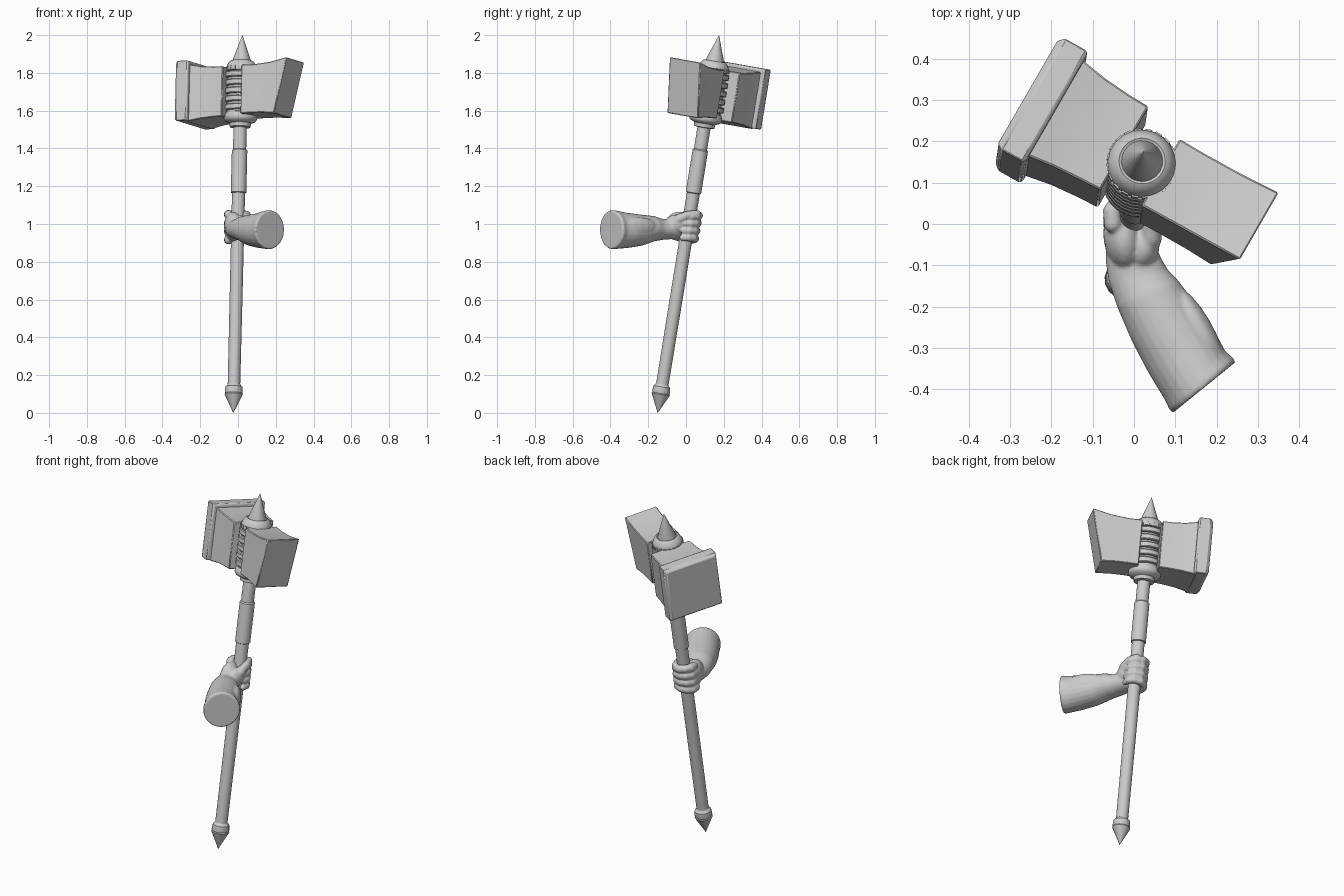
import bpy, bmesh, math
from mathutils import Vector, Matrix

if "Cube" in bpy.data.objects:
    bpy.data.objects.remove(bpy.data.objects["Cube"])

# Local frame of the leaning weapon: Z runs up the shaft, X along the hammer head
base, tip = Vector((-0.025, -0.15, 0)), Vector((0.023, 0.175, 2))
w = (tip - base).normalized()
u = Vector((math.cos(math.radians(-30)), math.sin(math.radians(-30)), 0))
u = (u - w * u.dot(w)).normalized()
v = w.cross(u)
FRAME = Matrix.Translation(base) @ Matrix((u, v, w)).transposed().to_4x4()


def finish(name, bm, matrix=Matrix(), angle=35, bevel=0):
    bmesh.ops.remove_doubles(bm, verts=bm.verts, dist=1e-5)
    bmesh.ops.recalc_face_normals(bm, faces=bm.faces)
    me = bpy.data.meshes.new(name)
    bm.to_mesh(me)
    bm.free()
    ob = bpy.data.objects.new(name, me)
    bpy.context.collection.objects.link(ob)
    ob.matrix_world = matrix
    if bevel:
        m = ob.modifiers.new("bevel", "BEVEL")
        m.width, m.segments = bevel, 1
    bpy.ops.object.select_all(action='DESELECT')
    ob.select_set(True)
    bpy.context.view_layer.objects.active = ob
    bpy.ops.object.shade_smooth_by_angle(angle=math.radians(angle))
    return ob


def loft(bm, rings):
    """Skin a list of point rings and cap both ends."""
    loops = [[bm.verts.new(p) for p in r] for r in rings]
    n = len(loops[0])
    for a, b in zip(loops, loops[1:]):
        for i in range(n):
            j = (i + 1) % n
            bm.faces.new((a[i], a[j], b[j], b[i]))
    bm.faces.new(loops[0][::-1])
    bm.faces.new(loops[-1])


def circle(r, z, n):
    return [(r * math.cos(i * math.tau / n), r * math.sin(i * math.tau / n), z) for i in range(n)]


def lathe(name, profile, n=24):
    bm = bmesh.new()
    loft(bm, [circle(max(r, 0.0005), z, n) for r, z in profile])
    return finish(name, bm, FRAME)


def block(name, sections, bevel=0.004, shift=0.0):
    """Sections: x at top, x at bottom, half width, bottom z, top z."""
    bm = bmesh.new()
    loft(bm, [[(xb, shift - h, z0), (xb, shift + h, z0), (xt, shift + h, z1), (xt, shift - h, z1)]
              for xt, xb, h, z0, z1 in sections])
    return finish(name, bm, FRAME, 25, bevel)


def tube(bm, pts, radii, n=12):
    """Round-ended limb through the given points."""
    pts = [Vector(p) for p in pts]
    rings = []
    for i, (p, r) in enumerate(zip(pts, radii)):
        d = (pts[min(i + 1, len(pts) - 1)] - pts[max(i - 1, 0)]).normalized()
        q = d.to_track_quat('Z', 'Y')
        rings.append([p + q @ Vector(c) for c in circle(r, 0, n)])
    loft(bm, rings)
    for p, r in ((pts[0], radii[0]), (pts[-1], radii[-1])):
        bmesh.ops.create_uvsphere(bm, u_segments=12, v_segments=8, radius=r,
                                  matrix=Matrix.Translation(p))


def ellipsoid(bm, loc, size, turn=0):
    mat = Matrix.Translation(loc) @ Matrix.Rotation(math.radians(turn), 4, 'Z') @ Matrix.Diagonal((*size, 1))
    bmesh.ops.create_uvsphere(bm, u_segments=16, v_segments=12, radius=1, matrix=mat)


# Shaft, grip and pommel
lathe("shaft", [(0.033, 0.1), (0.034, 0.6), (0.035, 1.55)])
lathe("shaft_grip", [(0.034, 1.178), (0.041, 1.182), (0.041, 1.408), (0.034, 1.415)])
lathe("pommel_spike", [(0, 0), (0.049, 0.1), (0.046, 0.105), (0.048, 0.112),
                       (0.045, 0.14), (0.038, 0.146), (0.033, 0.155)], 16)

# Collars and core that hold the head together
lathe("lower_collar", [(0.035, 1.53), (0.055, 1.533), (0.057, 1.553), (0.08, 1.563), (0.088, 1.575),
                       (0.088, 1.59), (0.078, 1.608), (0.065, 1.612)], 32)
lathe("head_core", [(0.074, 1.6), (0.074, 1.84)])
for i in range(5):
    z = 1.634 + i * 0.044
    lathe(f"head_band_{i + 1}", [(0.07, z - 0.017), (0.085, z - 0.015), (0.088, z - 0.011),
                                 (0.088, z + 0.011), (0.085, z + 0.015), (0.07, z + 0.017)], 24)
lathe("upper_collar", [(0.07, 1.828), (0.082, 1.832), (0.083, 1.848), (0.076, 1.866),
                       (0.066, 1.882), (0.056, 1.888), (0.05, 1.884)], 32)
lathe("top_spike", [(0.05, 1.87), (0.05, 1.888), (0, 2.026)], 20)

# Studs around the upper collar
bm = bmesh.new()
for i in range(20):
    mat = Matrix.Rotation(i * math.tau / 20, 4, 'Z') @ Matrix.Translation((0.08, 0, 1.842))
    bmesh.ops.create_cube(bm, size=1, matrix=mat @ Matrix.Diagonal((0.01, 0.017, 0.02, 1)))
finish("collar_studs", bm, FRAME)

# Hammer head: plated face on one side, slanted flaring block on the other
block("left_block", [(-0.055, -0.055, 0.118, 1.58, 1.848), (-0.11, -0.11, 0.12, 1.578, 1.848),
                     (-0.18, -0.18, 0.125, 1.573, 1.854), (-0.26, -0.26, 0.137, 1.56, 1.868)],
      shift=0.012)
block("striking_plate", [(-0.245, -0.245, 0.15, 1.57, 1.879), (-0.251, -0.251, 0.157, 1.564, 1.885),
                         (-0.31, -0.31, 0.157, 1.564, 1.885), (-0.325, -0.325, 0.145, 1.578, 1.872)],
      0.003, 0.012)
block("right_block", [(0.05, 0.05, 0.094, 1.59, 1.852), (0.12, 0.11, 0.093, 1.59, 1.85),
                      (0.22, 0.18, 0.093, 1.588, 1.857), (0.325, 0.255, 0.095, 1.58, 1.876)], shift=0.004)

# Forearm rings: centre, half width, half height, turn of the cross-section
bm = bmesh.new()
rings = []
for x, y, z, a, b, turn in [
        (-0.012, -0.03, 0.985, 0.055, 0.062, 0), (-0.002, -0.085, 0.972, 0.067, 0.053, 4),
        (0.01, -0.125, 0.972, 0.073, 0.056, 12), (0.034, -0.17, 0.975, 0.081, 0.067, 23),
        (0.073, -0.24, 0.967, 0.09, 0.083, 30), (0.115, -0.31, 0.966, 0.095, 0.093, 34),
        (0.148, -0.367, 0.969, 0.094, 0.101, 38),
        (0.164, -0.388, 0.97, 0.1, 0.104, 39), (0.17, -0.396, 0.97, 0.097, 0.101, 39)]:
    t = math.radians(turn)
    rings.append([(x + a * c * math.cos(t), y + a * c * math.sin(t), z + b * s)
                  for c, s, _ in circle(1, 0, 24)])
loft(bm, rings)
# Forearm muscles
ellipsoid(bm, (0.158, -0.25, 0.985), (0.03, 0.11, 0.05), 30)
ellipsoid(bm, (0.05, -0.29, 0.95), (0.03, 0.10, 0.05), 28)
# Palm and back of the hand
ellipsoid(bm, (-0.026, -0.035, 0.987), (0.048, 0.08, 0.078), 8)
ellipsoid(bm, (0.022, -0.055, 1.0), (0.04, 0.055, 0.05), -10)
# Four fingers curled around the shaft
for i in range(4):
    z = 0.922 + i * 0.041
    cx, cy = -0.003, 0.011 + (z - 1) * 0.161
    arc = [200, 165, 130, 90, 50, 15, -20]
    tube(bm, [(cx + 0.051 * math.cos(math.radians(g)), cy + 0.051 * math.sin(math.radians(g)),
               z - 0.004 * (i - 1.5) * math.cos(math.radians(g))) for g in arc],
         [0.023, 0.024, 0.022, 0.022, 0.021, 0.02, 0.017])
# Thumb closing over the fingers
tube(bm, [(0.025, -0.075, 0.995), (0.042, -0.03, 1.03), (0.046, 0.015, 1.05), (0.03, 0.062, 1.056)],
     [0.03, 0.027, 0.021, 0.017])
arm = finish("forearm_and_hand", bm, angle=180)
m = arm.modifiers.new("fuse", "REMESH")
m.mode, m.voxel_size, m.use_smooth_shade = 'VOXEL', 0.005, True
m = arm.modifiers.new("soften", "SMOOTH")
m.factor, m.iterations = 0.5, 6
